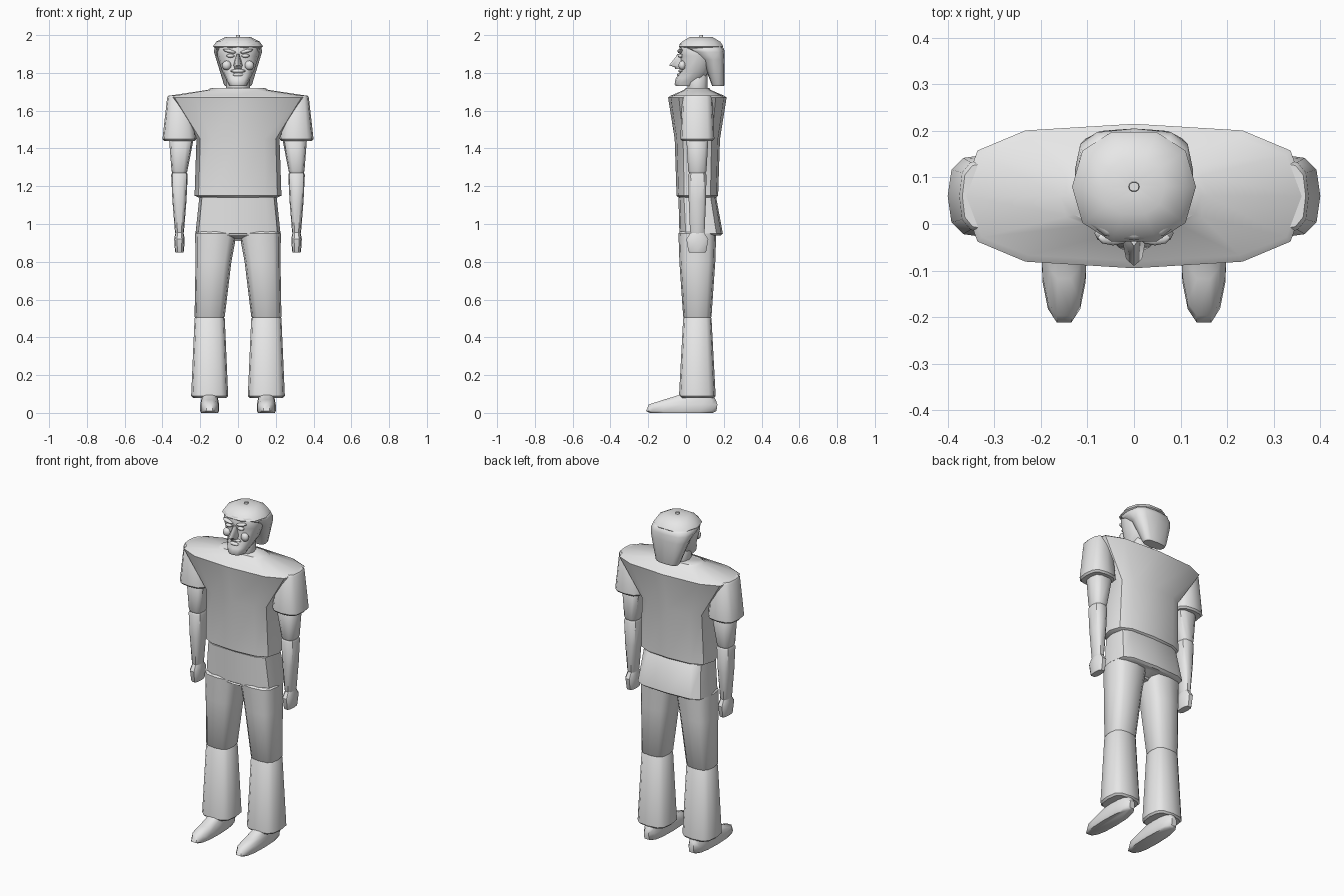
import bpy
import bmesh
from math import cos, sin, pi, radians
from mathutils import Matrix, Vector

cube = bpy.data.objects.get("Cube")
if cube:
    bpy.data.objects.remove(cube, do_unlink=True)

# One plain grey for the whole figure
grey = bpy.data.materials.new("plain_grey")
grey.use_nodes = True
colour = (0.8, 0.8, 0.8, 1)
grey.diffuse_color = colour
grey.node_tree.nodes["Principled BSDF"].inputs["Base Color"].default_value = colour

# Joint heights and shared centre lines
ANKLE, KNEE, HIP, WAIST = .08, .5, .95, 1.15
WRIST, ELBOW, CUFF, SHOULDER = .95, 1.27, 1.45, 1.68
CROWN, BROW, EYES, MOUTH = 2, 1.93, 1.89, 1.8
BODY_Y, ARM_X, LEG_X = .06, .31, .15
RIM = .01


def finish(name, bm, angle):
    """Turn a bmesh into a named object, smooth apart from its sharp edges."""
    bmesh.ops.recalc_face_normals(bm, faces=bm.faces[:])
    mesh = bpy.data.meshes.new(name)
    bm.to_mesh(mesh)
    bm.free()
    mesh.materials.append(grey)
    mesh.shade_smooth()
    mesh.set_sharp_from_angle(angle=radians(angle))
    obj = bpy.data.objects.new(name, mesh)
    bpy.context.collection.objects.link(obj)


def spread(value, count):
    """Repeat a single value for every station."""
    return list(value) if isinstance(value, (tuple, list)) else [value] * count


def power(value, p):
    """Signed power that squares off a circle."""
    return (1 if value >= 0 else -1) * abs(value) ** (2 / p)


def tapered(name, heights, widths, depths, x=0, y=BODY_Y, sides=12, p=3, side=1, angle=40):
    """Rounded block through stations of half width and half depth, with softened rims."""
    count = len(heights)
    stations = list(zip(heights, spread(widths, count), spread(depths, count),
                        spread(x, count), spread(y, count)))

    def rim(station, lift):
        z, w, d, cx, cy = station
        return [(z, w * .9, d * .9, cx, cy), (z + lift, w, d, cx, cy)]

    stations = rim(stations[0], RIM) + stations[1:-1] + rim(stations[-1], -RIM)[::-1]
    bm = bmesh.new()
    rings = []
    for z, w, d, cx, cy in stations:
        turns = [2 * pi * i / sides for i in range(sides)]
        rings.append([bm.verts.new((side * (cx + w * power(cos(a), p)),
                                    cy + d * power(sin(a), p), z)) for a in turns])
    for low, high in zip(rings, rings[1:]):
        for i in range(sides):
            j = (i + 1) % sides
            bm.faces.new((low[i], low[j], high[j], high[i]))
    bm.faces.new(rings[0])
    bm.faces.new(rings[-1])
    finish(name, bm, angle)


def blob(name, centre, size, tilt=0):
    """Squashed ball for facial relief."""
    bm = bmesh.new()
    bmesh.ops.create_uvsphere(bm, u_segments=8, v_segments=6, radius=1)
    bm.transform(Matrix.Translation(Vector(centre))
                 @ Matrix.Rotation(tilt, 4, "Y")
                 @ Matrix.Diagonal((*size, 1)))
    finish(name, bm, 60)


# Shirt: straight to the chest, then flaring to wide sloping shoulders
tapered("shirt_body", heights=(WAIST - RIM, CUFF, SHOULDER - RIM, SHOULDER, 1.72),
        widths=(.23, .22, .37, .36, .16), depths=(.11, .12, .155, .14, .07))

# Hips, wider at the bottom, with a small crotch block
tapered("hips", heights=(HIP - RIM, WAIST), widths=(.225, .205),
        depths=(.115, .1), y=(.08, BODY_Y), p=4)
tapered("crotch", heights=(.91, HIP), widths=(.03, .1), depths=(.05, .1))

for label, side in (("left", 1), ("right", -1)):
    # Short sleeve and bare arm
    tapered(label + "_sleeve", heights=(CUFF - RIM, SHOULDER), widths=(.09, .065),
            depths=(.09, .08), x=ARM_X, side=side)
    tapered(label + "_upper_arm", heights=(ELBOW, CUFF + RIM), widths=(.042, .065),
            depths=(.05, .06), x=(ARM_X, .3), sides=10, side=side)
    tapered(label + "_forearm", heights=(WRIST, 1.12, ELBOW), widths=(.024, .037, .044),
            depths=(.04, .047, .05), x=ARM_X, sides=10, side=side)
    tapered(label + "_hand", heights=(.85, .92, WRIST + RIM), widths=(.024, .028, .022),
            depths=(.05, .06, .04), x=ARM_X, sides=10, side=side)

    # Trouser leg in two pieces, flared at the hem
    tapered(label + "_thigh", heights=(KNEE, .8, HIP + RIM), widths=(.08, .095, .11),
            depths=(.075, .095, .1), x=(LEG_X, .13, .117), side=side)
    tapered(label + "_shin", heights=(ANKLE, KNEE + RIM), widths=(.098, .08),
            depths=(.097, .075), x=LEG_X, side=side)

    # Long shoe rising to the instep
    tapered(label + "_shoe", heights=(0, .045, .07, ANKLE + .03), widths=(.05, .05, .045, .04),
            depths=(.19, .185, .14, .08), x=LEG_X, y=(-.025, -.015, .02, BODY_Y),
            sides=14, p=2.6, side=side, angle=50)

    # Eye, slanting brow and cheek
    blob(label + "_eye", (side * .04, -.03, EYES), (.022, .014, RIM))
    blob(label + "_brow", (side * .045, -.03, EYES + .025), (.035, .016, RIM), side * -.25)
    blob(label + "_cheek", (side * .06, -.02, MOUTH + .04), (.025, .02, .025))

# Neck
tapered("neck", heights=(SHOULDER, MOUTH), widths=.063, depths=.055, sides=10, p=2.4)

# Face with a jutting chin
tapered("face", heights=(1.73, 1.77, MOUTH + RIM, EYES, BROW + .03),
        widths=(.05, .065, .085, .11, .11), depths=(.06, .08, .075, .09, .09),
        y=(0, .025, .05, BODY_Y, .055), p=2.5, angle=50)

# Pointed nose and lips
tapered("nose", heights=(MOUTH + .02, 1.84, EYES + RIM), widths=(.02, .024, RIM),
        depths=(.03, .05, .03), y=(-.03, -.04, -.02), sides=8, p=2, angle=60)
blob("upper_lip", (0, -.026, MOUTH + RIM), (.04, .014, RIM))
blob("lower_lip", (0, -.034, MOUTH - RIM), (.03, .014, RIM))

# Hair: a dome over the brow, and a tapering back that covers the sides
arc = [radians(turn) for turn in (0, 30, 60, 85)]
tapered("hair_cap", heights=[BROW + (CROWN - BROW) * sin(t) for t in arc],
        widths=[.133 * cos(t) for t in arc], depths=[.123 * cos(t) for t in arc],
        y=.08, sides=10, p=2.3, angle=50)
tapered("hair_back", heights=(1.73, 1.87, 1.91, BROW + RIM), widths=(.075, .115, .127, .125),
        depths=(.035, .06, .09, .11), y=(.17, .145, .115, .09), angle=50)
